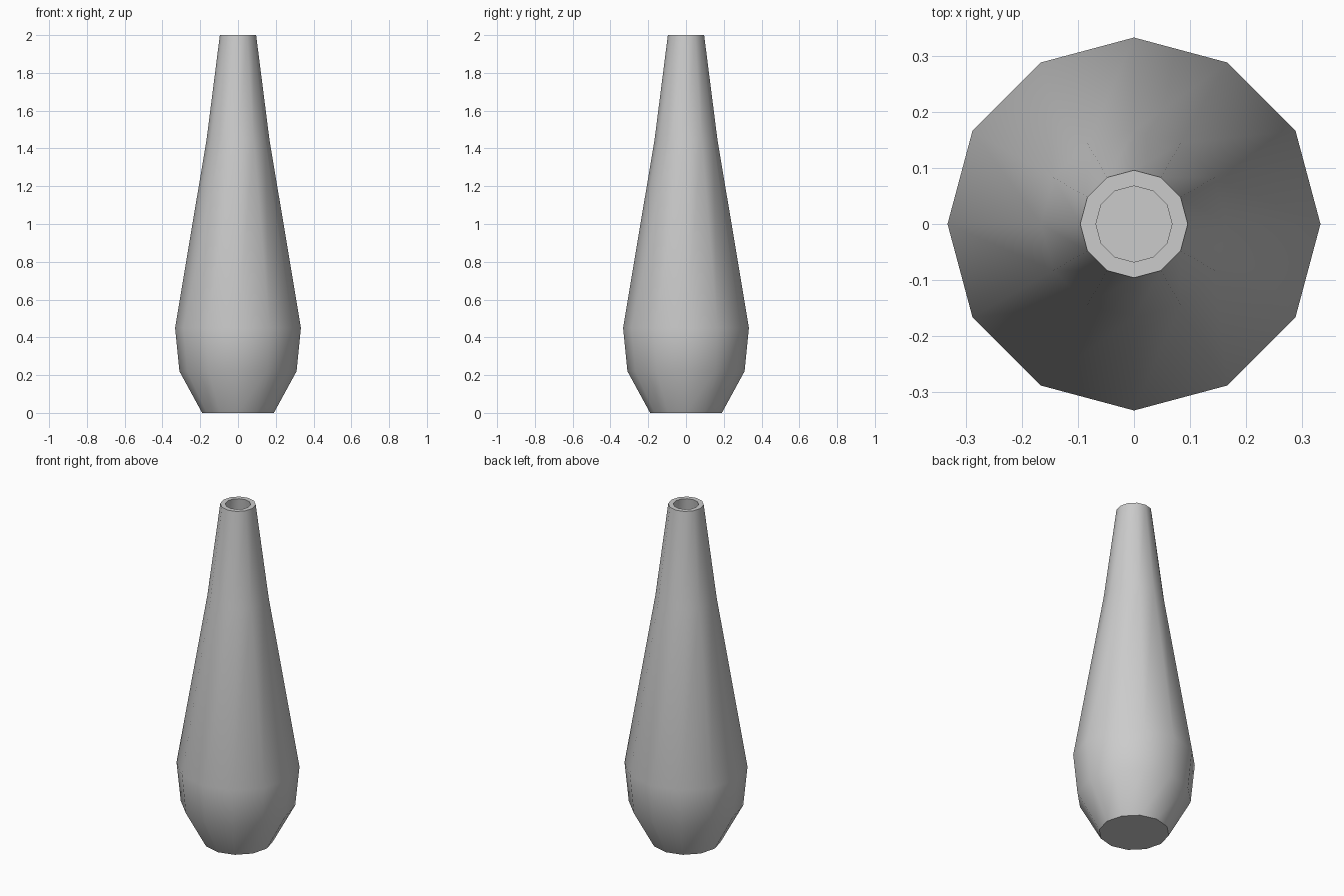
import bpy, bmesh, math

if "Cube" in bpy.data.objects:
    bpy.data.objects.remove(bpy.data.objects["Cube"])

SIDES = 12
WALL = 0.028

# Outer profile from base to lip, then the inner wall back down to the floor
outer = [(0.19, 0), (0.31, 0.22), (0.333, 0.45), (0.166, 1.45), (0.096, 2.0)]
inner = [(r - WALL, z) for r, z in reversed(outer)]
inner[-1] = (0.19 - WALL * 0.6, WALL)
profile = outer + inner


def ring(bm, r, z):
    return [bm.verts.new((r * math.cos(2 * math.pi * i / SIDES),
                          r * math.sin(2 * math.pi * i / SIDES), z))
            for i in range(SIDES)]


# Vase body: skin the rings, then cap the underside and inner floor
bm = bmesh.new()
rings = [ring(bm, r, z) for r, z in profile]
for a, b in zip(rings, rings[1:]):
    for i in range(SIDES):
        j = (i + 1) % SIDES
        bm.faces.new((a[i], a[j], b[j], b[i]))
bm.faces.new(rings[0][::-1])
bm.faces.new(rings[-1])
bmesh.ops.recalc_face_normals(bm, faces=bm.faces)

mesh = bpy.data.meshes.new("vase")
bm.to_mesh(mesh)
bm.free()
vase = bpy.data.objects.new("vase", mesh)
bpy.context.collection.objects.link(vase)

# Smooth sides with crisp lip and base edges
bpy.context.view_layer.objects.active = vase
vase.select_set(True)
bpy.ops.object.shade_smooth_by_angle(angle=math.radians(35))
